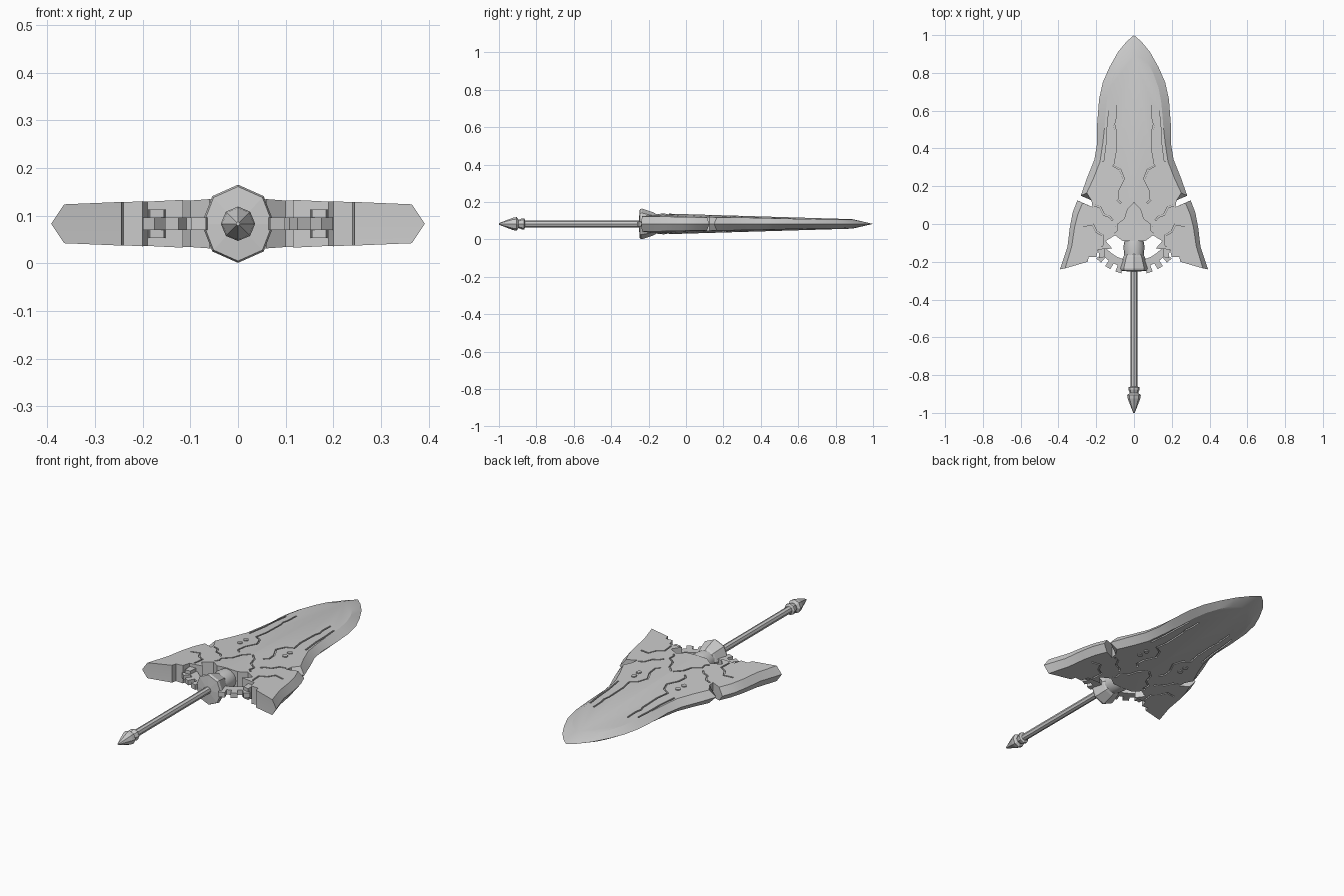
import bpy, bmesh, math
from mathutils import Vector

MID = 0.083   # height of the blade's middle plane

if "Cube" in bpy.data.objects:
    bpy.data.objects.remove(bpy.data.objects["Cube"])

steel = bpy.data.materials.new("grey_steel")
steel.use_nodes = True
GREY = (0.6, 0.6, 0.6, 1)
steel.diffuse_color = GREY
steel.node_tree.nodes["Principled BSDF"].inputs["Base Color"].default_value = GREY


def half_thickness(x, y):
    return 0.052 - 0.05 * abs(x) - 0.03 * y


def finish(bm, name):
    bmesh.ops.remove_doubles(bm, verts=bm.verts, dist=1e-5)
    bmesh.ops.recalc_face_normals(bm, faces=bm.faces)
    mesh = bpy.data.meshes.new(name)
    bm.to_mesh(mesh)
    bm.free()
    ob = bpy.data.objects.new(name, mesh)
    bpy.context.collection.objects.link(ob)
    mesh.materials.append(steel)
    return ob


def prism(bm, points, low, high):
    """Closed solid over a flat outline; low and high give z at (x, y)."""
    a = [bm.verts.new((x, y, low(x, y))) for x, y in points]
    b = [bm.verts.new((x, y, high(x, y))) for x, y in points]
    bm.faces.new(a)
    bm.faces.new(b)
    n = len(a)
    for i in range(n):
        j = (i + 1) % n
        bm.faces.new((a[i], a[j], b[j], b[i]))


def lathe(name, profile, sides, sx=1.0):
    """Turned part around the long axis from (radius, y) pairs."""
    bm = bmesh.new()
    rings = []
    for r, y in profile:
        ring = []
        for k in range(sides):
            t = math.tau * k / sides
            ring.append(bm.verts.new((r * sx * math.sin(t), y, MID + r * math.cos(t))))
        rings.append(ring)
    for p, q in zip(rings, rings[1:]):
        for k in range(sides):
            m = (k + 1) % sides
            bm.faces.new((p[k], p[m], q[m], q[k]))
    bm.faces.new(rings[0])
    bm.faces.new(rings[-1])
    return finish(bm, name)


# Blade: cutting edge on the middle plane, and the rim of the flat face
edge = [(0, 1), (.04, .965), (.085, .91), (.13, .83), (.165, .75), (.185, .66),
        (.195, .53), (.195, .43), (.21, .34), (.25, .24), (.282, .15),
        (.225, .125), (.22, .09),
        (.3, .125), (.325, .06), (.34, -.02), (.352, -.12), (.392, -.24)]
rim = [(0, .89), (.035, .88), (.075, .85), (.105, .79), (.13, .72), (.145, .64),
       (.155, .52), (.165, .43), (.18, .33), (.215, .24), (.25, .165),
       (.225, .125), (.22, .09),
       (.272, .112), (.298, .05), (.315, -.02), (.33, -.12), (.365, -.235)]
tail = [(.245, -.2), (.24, -.175), (.2, -.175), (.19, -.135), (.115, -.13),
        (.15, -.09), (.1, -.06), (.06, -.09), (0, -.09)]
edge, rim = edge + tail, rim + tail

bm = bmesh.new()
for side in (1, -1):
    mid = [bm.verts.new((side * x, y, MID)) for x, y in edge]
    for up in (1, -1):
        face = [bm.verts.new((side * x, y, MID + up * half_thickness(x, y))) for x, y in rim]
        bm.faces.new(face)
        for i in range(len(mid) - 1):
            bm.faces.new((mid[i], mid[i + 1], face[i + 1], face[i]))
blade = finish(bm, "blade")

# Panel seams, cut into both faces of the blade
seams = [
    [(.1, .63), (.1, .56), (.107, .53), (.1, .5), (.1, .38), (.112, .31), (.075, .29),
     (.055, .24), (.085, .18), (.09, .13), (.07, .11)],
    [(.14, .6), (.148, .52), (.152, .43), (.165, .33)],
    [(.006, .115), (.04, .08), (.055, .03), (.095, 0), (.09, -.03), (.105, -.045)],
    [(.21, .1), (.18, .09), (.16, .05), (.13, .04), (.115, .02)],
    [(.27, -.01), (.22, 0), (.2, -.04), (.165, -.06), (.17, -.12)],
]
WIDTH, DEPTH = 0.004, 0.008


def ribbon(path):
    """Outline of a narrow band along a path."""
    pts = [Vector(p) for p in path]
    left, right = [], []
    for i, p in enumerate(pts):
        d = (pts[min(i + 1, len(pts) - 1)] - pts[max(i - 1, 0)]).normalized()
        n = Vector((-d.y, d.x)) * WIDTH
        left.append(tuple(p + n))
        right.append(tuple(p - n))
    return left + right[::-1]


bm = bmesh.new()
for path in seams:
    for side in (1, -1):
        outline = [(side * x, y) for x, y in ribbon(path)]
        for up in (1, -1):
            prism(bm, outline,
                  lambda x, y: MID + up * (half_thickness(x, y) - DEPTH),
                  lambda x, y: MID + up * 0.1)
bmesh.ops.triangulate(bm, faces=bm.faces)
cutter = finish(bm, "seam_cutter")
cutter.hide_render = True
mod = blade.modifiers.new("seams", 'BOOLEAN')
mod.operation = 'DIFFERENCE'
mod.solver = 'EXACT'
mod.object = cutter
bpy.context.view_layer.objects.active = blade
bpy.ops.object.modifier_apply(modifier=mod.name)
bpy.data.objects.remove(cutter)

# Rivets on both faces
bm = bmesh.new()
for side in (1, -1):
    for cx, cy in ((.128, .25), (.132, .205)):
        hexagon = [(side * cx + .014 * math.cos(k * math.tau / 6),
                    cy + .014 * math.sin(k * math.tau / 6)) for k in range(6)]
        for up in (1, -1):
            prism(bm, hexagon,
                  lambda x, y: MID + up * (half_thickness(x, y) - .01),
                  lambda x, y: MID + up * (half_thickness(x, y) + .005))
finish(bm, "rivets")


# Toothed arcs between the collar and the wings
def polar(r, degrees, side):
    t = math.radians(degrees)
    return (side * r * math.sin(t), -r * math.cos(t))


bm = bmesh.new()
for side in (1, -1):
    angles = [12 + 4 * k for k in range(11)]
    band = [polar(.235, a, side) for a in angles] + [polar(.195, a, side) for a in angles[::-1]]
    prism(bm, band, lambda x, y: MID - .013, lambda x, y: MID + .013)
    for a in (18, 31, 44):
        tooth = [polar(.225, a - 3.5, side), polar(.27, a - 3.5, side),
                 polar(.27, a + 3.5, side), polar(.225, a + 3.5, side)]
        prism(bm, tooth, lambda x, y: MID - .013, lambda x, y: MID + .013)
    # Block tying each arc to the blade
    block = [(side * .15, -.1), (side * .19, -.1), (side * .185, -.18), (side * .155, -.175)]
    prism(bm, block, lambda x, y: MID - .03, lambda x, y: MID + .03)
finish(bm, "toothed_arcs")

# Socket, collar, shaft and pommel
socket = lathe("socket", [(.03, -.07), (.05, -.085), (.056, -.12), (.05, -.18)], 16)
lathe("collar", [(.05, -.155), (.062, -.175), (.082, -.235), (.078, -.247), (.02, -.252)], 8, .93)
shaft = lathe("shaft", [(.018, -.2), (.018, -.88)], 8)
lathe("pommel", [(.018, -.86), (.03, -.865), (.03, -.875), (.022, -.895), (.036, -.905),
                 (.033, -.925), (.007, -.993), (.004, -1)], 8)

# Soft shading on the rounded parts
bpy.ops.object.select_all(action='DESELECT')
for ob in (blade, socket):
    ob.select_set(True)
bpy.context.view_layer.objects.active = blade
bpy.ops.object.shade_smooth_by_angle(angle=math.radians(25))
